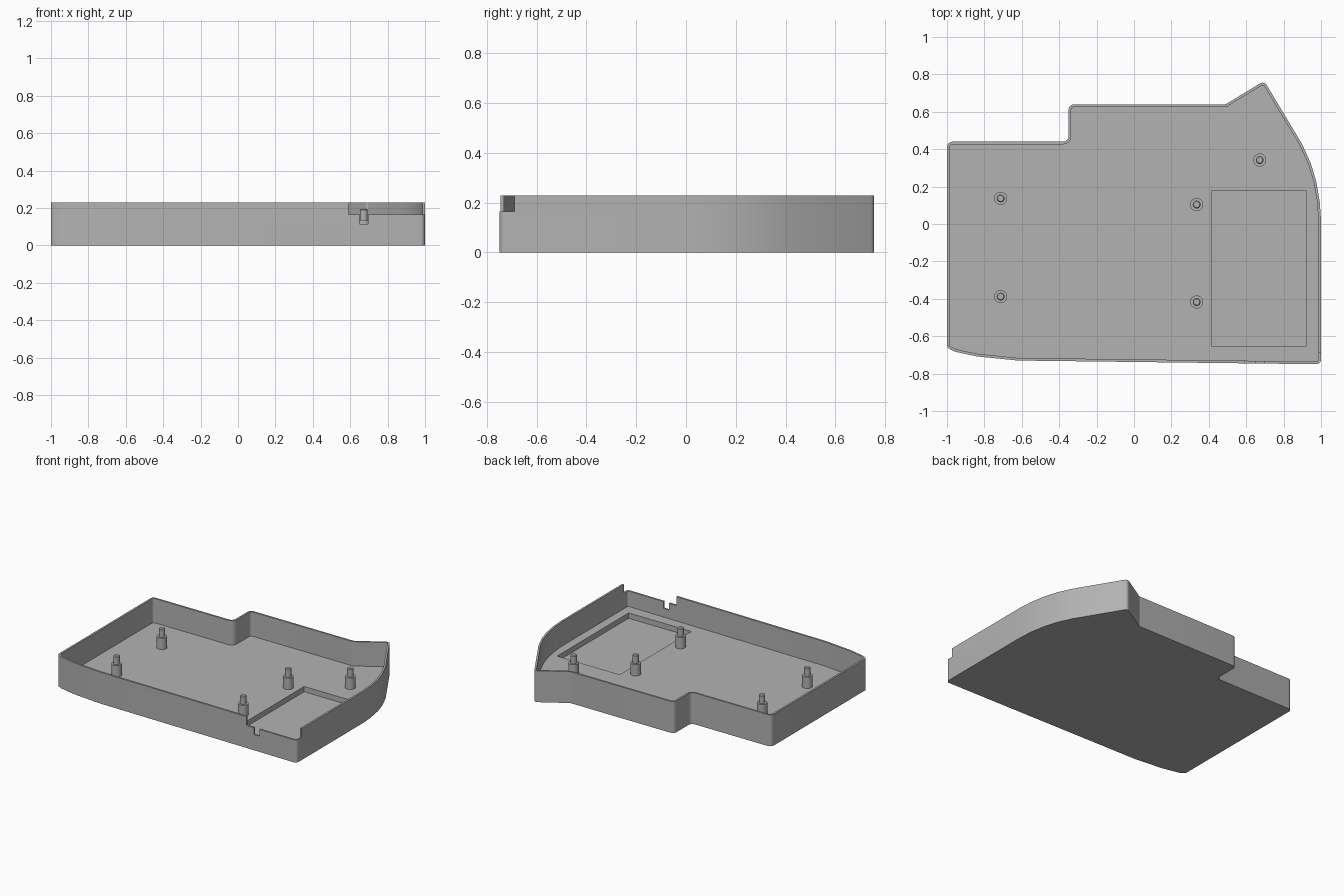
import bpy, bmesh, math
from mathutils import Vector

if "Cube" in bpy.data.objects:
    bpy.data.objects.remove(bpy.data.objects["Cube"])

HEIGHT, FLOOR, WALL = 0.23, 0.052, 0.014

grey = bpy.data.materials.new("plain grey")
grey.diffuse_color = (0.45, 0.45, 0.45, 1)
grey.use_nodes = True
grey.node_tree.nodes["Principled BSDF"].inputs["Base Color"].default_value = grey.diffuse_color

# Outline, counter-clockwise: x, y, corner radius
CORNERS = [(-1, -0.66, 0.02), (-0.96, -0.682, 0), (-0.84, -0.708, 0),
           (-0.62, -0.73, 0), (1, -0.75, 0.025),
           (1, 0.02, 0), (0.993, 0.12, 0), (0.975, 0.225, 0),
           (0.945, 0.325, 0), (0.9, 0.425, 0), (0.696, 0.765, 0.025),
           (0.49, 0.64, 0.02), (-0.35, 0.64, 0.03), (-0.35, 0.44, 0.03),
           (-1, 0.44, 0.03)]


def rounded(corners, steps=6):
    """Replace each corner that has a radius with a tangent arc."""
    out = []
    for i, (x, y, r) in enumerate(corners):
        p = Vector((x, y))
        if not r:
            out.append(p)
            continue
        a = (Vector(corners[i - 1][:2]) - p).normalized()
        b = (Vector(corners[(i + 1) % len(corners)][:2]) - p).normalized()
        half = a.angle(b) / 2
        centre = p + (a + b).normalized() * (r / math.sin(half))
        start = p + a * (r / math.tan(half)) - centre
        end = p + b * (r / math.tan(half)) - centre
        sweep = start.angle_signed(end)
        for k in range(steps + 1):
            t = -sweep * k / steps
            c, s = math.cos(t), math.sin(t)
            out.append(centre + Vector((start.x * c - start.y * s,
                                        start.x * s + start.y * c)))
    return out


def inset(points, d):
    """Offset a counter-clockwise loop inward."""
    out = []
    for i, p in enumerate(points):
        a = (p - points[i - 1]).normalized()
        b = (points[(i + 1) % len(points)] - p).normalized()
        na, nb = Vector((-a.y, a.x)), Vector((-b.y, b.x))
        out.append(p + (na + nb) * (d / (1 + na.dot(nb))))
    return out


def finish(bm, name):
    bmesh.ops.recalc_face_normals(bm, faces=bm.faces)
    mesh = bpy.data.meshes.new(name)
    bm.to_mesh(mesh)
    bm.free()
    mesh.materials.append(grey)
    ob = bpy.data.objects.new(name, mesh)
    bpy.context.collection.objects.link(ob)
    return ob


def lathe(bm, loops):
    """Skin a list of (points, z) loops and cap both ends."""
    rings = [[bm.verts.new((p.x, p.y, z)) for p in pts] for pts, z in loops]
    n = len(rings[0])
    for lo, hi in zip(rings, rings[1:]):
        for i in range(n):
            j = (i + 1) % n
            bm.faces.new((lo[i], lo[j], hi[j], hi[i]))
    bm.faces.new(rings[0][::-1])
    bm.faces.new(rings[-1])


def smooth(ob):
    bpy.ops.object.select_all(action='DESELECT')
    ob.select_set(True)
    bpy.context.view_layer.objects.active = ob
    bpy.ops.object.shade_smooth_by_angle(angle=math.radians(30))


def cut(target, lo, hi):
    """Subtract a box from the target."""
    bm = bmesh.new()
    bmesh.ops.create_cube(bm, size=1)
    for v in bm.verts:
        v.co = [(l + h) / 2 + c * (h - l) for l, h, c in zip(lo, hi, v.co)]
    box = finish(bm, "cutter")
    box.hide_render = True
    mod = target.modifiers.new("cut", 'BOOLEAN')
    mod.operation, mod.solver, mod.object = 'DIFFERENCE', 'EXACT', box
    bpy.context.view_layer.objects.active = target
    bpy.ops.object.modifier_apply(modifier=mod.name)
    bpy.data.objects.remove(box)


# Open tray with thin walls
outer = rounded(CORNERS)
inner = inset(outer, WALL)
bm = bmesh.new()
lathe(bm, [(outer, 0), (outer, HEIGHT), (inner, HEIGHT), (inner, FLOOR)])
tray = finish(bm, "tray")

# Floor pocket, lowered front corner and cable notch
cut(tray, (0.414, -0.652, 0.013), (0.922, 0.176, 0.15))
cut(tray, (0.59, -0.8, 0.165), (1.1, -0.69, 0.3))
cut(tray, (0.65, -0.8, 0.115), (0.695, -0.70, 0.3))
smooth(tray)

# Stepped mounting posts
PROFILE = [(0.035, FLOOR - 0.01), (0.035, 0.135), (0.021, 0.135),
           (0.021, 0.19), (0.016, 0.195)]
for x, y in [(-0.713, 0.137), (-0.713, -0.388), (0.335, 0.104),
             (0.335, -0.417), (0.672, 0.342)]:
    bm = bmesh.new()
    lathe(bm, [([Vector((x + r * math.cos(k * math.tau / 32),
                         y + r * math.sin(k * math.tau / 32)))
                 for k in range(32)], z) for r, z in PROFILE])
    smooth(finish(bm, "mounting_post"))
